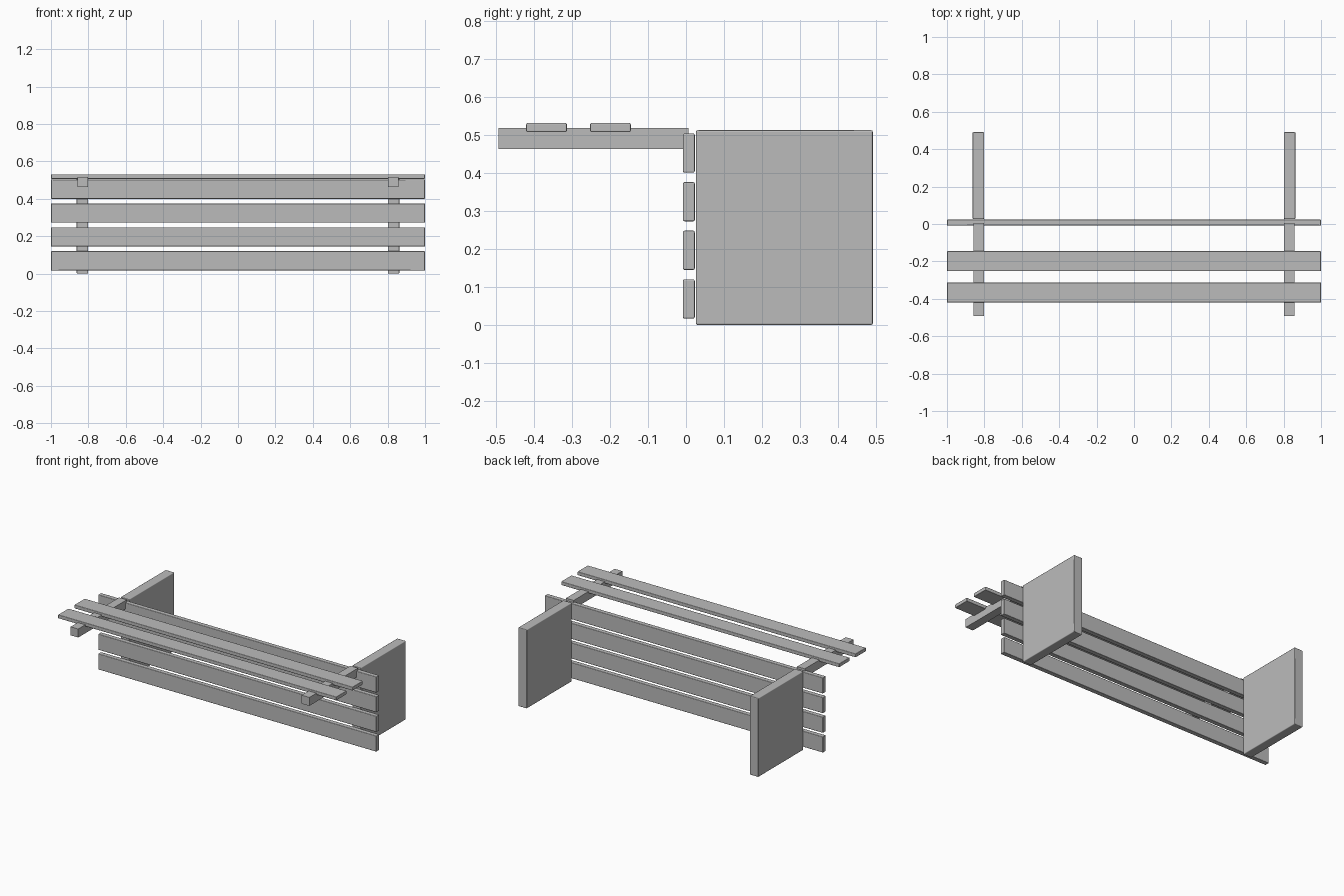
import bpy
import bmesh
import math

cube = bpy.data.objects.get("Cube")
if cube:
    bpy.data.objects.remove(cube, do_unlink=True)

# Single plain finish
grey = bpy.data.materials.new("plain_grey")
grey.use_nodes = True
colour = (0.5, 0.5, 0.5, 1)
grey.diffuse_color = colour
grey.node_tree.nodes["Principled BSDF"].inputs["Base Color"].default_value = colour


def box(name, x, y, z, bevel=0.0):
    """Box spanning the (low, high) pairs, with optional softened edges."""
    spans = (x, y, z)
    mesh = bpy.data.meshes.new(name)
    bm = bmesh.new()
    bmesh.ops.create_cube(bm, size=1)
    for v in bm.verts:
        v.co = [(lo + hi) / 2 + c * (hi - lo) for c, (lo, hi) in zip(v.co, spans)]
    bm.to_mesh(mesh)
    bm.free()
    mesh.materials.append(grey)
    obj = bpy.data.objects.new(name, mesh)
    bpy.context.collection.objects.link(obj)
    if bevel:
        mod = obj.modifiers.new("soft_edges", "BEVEL")
        mod.width = bevel
        mod.segments = 2
        mod.limit_method = "ANGLE"
        mod.angle_limit = math.radians(40)
        mod.harden_normals = True
        for p in mesh.polygons:
            p.use_smooth = True
    return obj


# End panels and the seat rails that reach forward from them
for side, s in (("left", 1), ("right", -1)):
    def span(a, b):
        return tuple(sorted((s * a, s * b)))
    box(side + "_end_panel", span(0.801, 0.863), (0.026, 0.491), (0.0, 0.512), 0.005)
    box(side + "_seat_rail", span(0.803, 0.858), (-0.493, 0.006), (0.463, 0.518))

# Upright slats across the front of the panels
for i in range(4):
    z = 0.017 + i * 0.1278
    box(f"front_slat_{i + 1}", (-1, 1), (-0.008, 0.023), (z, z + 0.103), 0.004)

# Flat slats on the rails
for i, y in enumerate((-0.42, -0.252)):
    box(f"seat_slat_{i + 1}", (-1, 1), (y, y + 0.107), (0.507, 0.531), 0.004)
